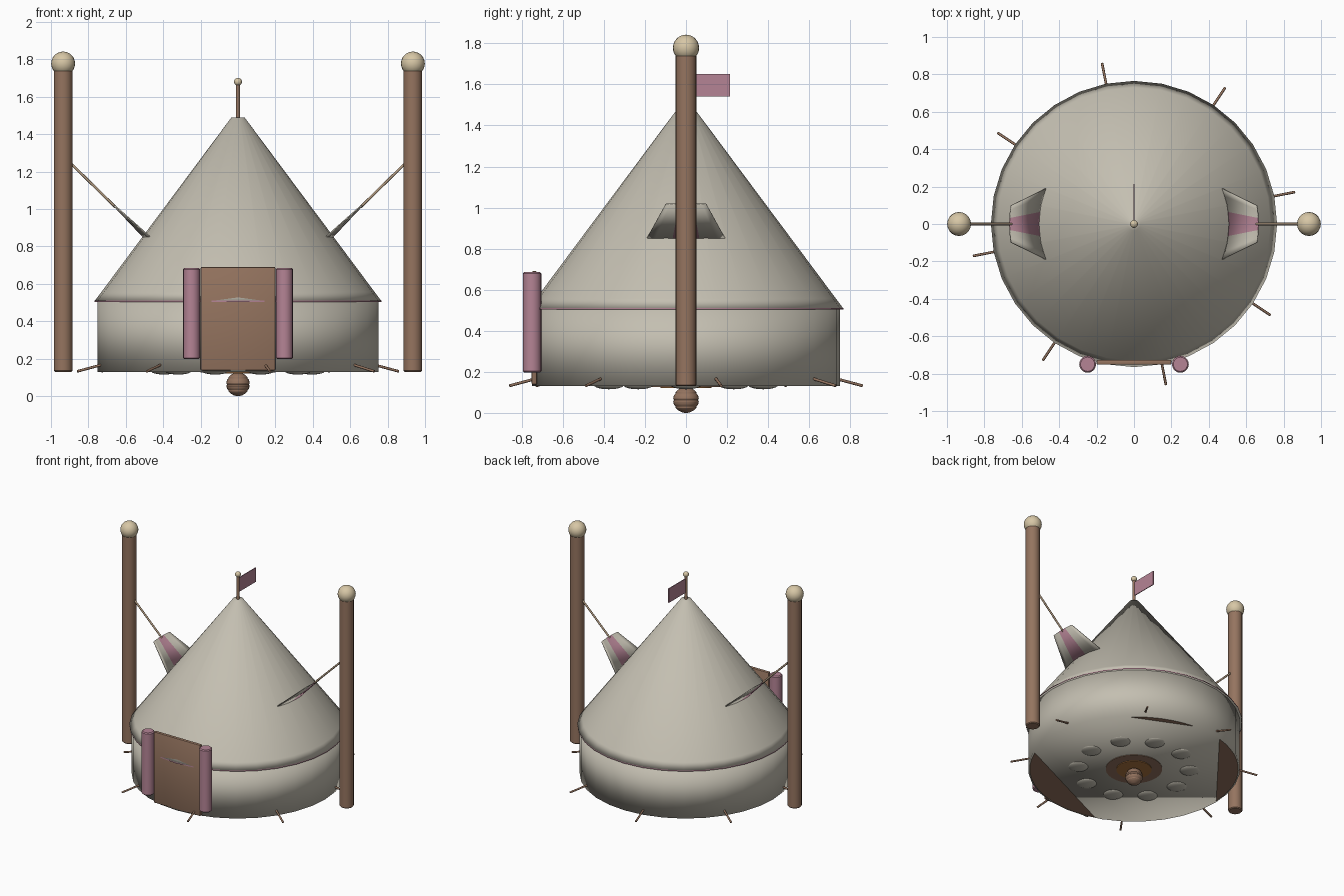
import bpy, bmesh
from math import sin, cos, pi, radians
from mathutils import Vector

cube = bpy.data.objects.get("Cube")
if cube:
    bpy.data.objects.remove(cube, do_unlink=True)


def material(name, rgb):
    m = bpy.data.materials.new(name)
    m.use_nodes = True
    m.diffuse_color = (*rgb, 1)
    m.node_tree.nodes["Principled BSDF"].inputs["Base Color"].default_value = (*rgb, 1)
    return m


CANVAS = material("canvas", (0.55, 0.52, 0.44))
WOOD = material("wood", (0.30, 0.175, 0.115))
PINK = material("dusty_pink", (0.46, 0.23, 0.30))
CREAM = material("cream", (0.68, 0.57, 0.38))
ROPE = material("rope", (0.45, 0.33, 0.22))
COPPER = material("copper", (0.42, 0.18, 0.05))


def finish(name, bm, mats, smooth=None, normals=True):
    """Turn a bmesh into an object; smooth is None, 'all' or an angle."""
    if normals:
        bmesh.ops.recalc_face_normals(bm, faces=bm.faces)
    mesh = bpy.data.meshes.new(name)
    bm.to_mesh(mesh)
    bm.free()
    obj = bpy.data.objects.new(name, mesh)
    bpy.context.collection.objects.link(obj)
    for m in mats:
        mesh.materials.append(m)
    if smooth == "all":
        mesh.shade_smooth()
    elif smooth:
        bpy.ops.object.select_all(action="DESELECT")
        obj.select_set(True)
        bpy.context.view_layer.objects.active = obj
        bpy.ops.object.shade_smooth_by_angle(angle=radians(smooth))
    return obj


def lathe(name, profile, mat, sides=32, at=(0, 0, 0), smooth=40, caps=True):
    """Rings of (radius, height) joined from bottom to top."""
    bm = bmesh.new()
    rings = [[bm.verts.new((at[0] + r * cos(2 * pi * i / sides),
                            at[1] + r * sin(2 * pi * i / sides), at[2] + z))
              for i in range(sides)] for r, z in profile]
    for a, b in zip(rings, rings[1:]):
        for i in range(sides):
            j = (i + 1) % sides
            bm.faces.new((a[i], a[j], b[j], b[i]))
    if caps:
        bm.faces.new(rings[0][::-1])
        bm.faces.new(rings[-1])
    return finish(name, bm, [mat], smooth, normals=caps)


def rod(name, start, end, radius, mat, sides=8):
    start, end = Vector(start), Vector(end)
    bm = bmesh.new()
    bmesh.ops.create_cone(bm, cap_ends=True, segments=sides, radius1=radius,
                          radius2=radius, depth=(end - start).length)
    turn = (end - start).to_track_quat("Z", "Y").to_matrix()
    bmesh.ops.rotate(bm, matrix=turn, verts=bm.verts)
    bmesh.ops.translate(bm, vec=(start + end) / 2, verts=bm.verts)
    return finish(name, bm, [mat], 50)


def ball(name, at, size, mat):
    bm = bmesh.new()
    bmesh.ops.create_uvsphere(bm, u_segments=20, v_segments=12, radius=1)
    bmesh.ops.scale(bm, vec=size, verts=bm.verts)
    bmesh.ops.translate(bm, vec=at, verts=bm.verts)
    return finish(name, bm, [mat], "all")


def box(name, low, high, mat, bevel=0):
    low, high = Vector(low), Vector(high)
    bm = bmesh.new()
    bmesh.ops.create_cube(bm, size=1)
    bmesh.ops.scale(bm, vec=high - low, verts=bm.verts)
    bmesh.ops.translate(bm, vec=(low + high) / 2, verts=bm.verts)
    if bevel:
        bmesh.ops.bevel(bm, geom=bm.edges[:], offset=bevel, segments=2,
                        affect="EDGES", profile=0.5)
    return finish(name, bm, [mat], 40 if bevel else None)


# Canvas body: round wall, conical roof and eave trim
lathe("tent_wall", [(0.75, 0.13), (0.75, 0.505)], CANVAS, smooth="all")
lathe("tent_roof", [(0.765, 0.51), (0.73, 0.557), (0.035, 1.49)], CANVAS, smooth="all")
lathe("eave_trim", [(0.766, 0.503), (0.766, 0.511)], PINK, caps=False)

# Flag on the roof tip
lathe("flag_pole", [(0.012, 1.48), (0.012, 1.68)], WOOD, 12)
ball("flag_pole_knob", (0, 0, 1.68), (0.021,) * 3, CREAM)
box("flag", (-0.003, 0.01, 1.54), (0.003, 0.215, 1.65), PINK)

# Door panel with a rolled curtain on each side
box("door", (-0.2, -0.752, 0.138), (0.2, -0.726, 0.69), WOOD, 0.006)
for side, label in ((1, "left"), (-1, "right")):
    lathe(f"{label}_curtain_roll",
          [(0.038, 0.197), (0.045, 0.204), (0.045, 0.678), (0.038, 0.685)],
          PINK, 20, (side * 0.248, -0.75, 0))

# Side masts, their ropes and the window flaps
for side, label in ((1, "left"), (-1, "right")):
    lathe(f"{label}_mast", [(0.044, 0.13), (0.05, 0.136), (0.05, 1.745), (0.044, 1.75)],
          WOOD, 20, (side * 0.935, 0, 0))
    ball(f"{label}_mast_knob", (side * 0.935, 0, 1.778), (0.064,) * 3, CREAM)
    rod(f"{label}_rope", (side * 0.655, 0, 1.01), (side * 0.9, 0, 1.25), 0.007, ROPE)

    bm = bmesh.new()
    rows = []
    for radius, z, spread in ((0.508, 0.852, 22), (0.665, 1.018, 8.5)):
        angles = [radians(spread * (k / 4.5 - 1)) for k in range(10)]
        rows.append([bm.verts.new((side * radius * cos(a), radius * sin(a), z))
                     for a in angles])
    for k in range(9):
        face = bm.faces.new((rows[0][k], rows[0][k + 1], rows[1][k + 1], rows[1][k]))
        face.material_index = int(3 <= k < 6)
    flap = finish(f"{label}_window_flap", bm, [CANVAS, PINK], "all")
    solid = flap.modifiers.new("thickness", "SOLIDIFY")
    solid.thickness = 0.006
    solid.offset = 0

# Ground pegs around the wall
for k in range(8):
    a = radians(11.25 + 45 * k)
    rod(f"ground_peg_{k + 1}", (0.74 * cos(a), 0.74 * sin(a), 0.168),
        (0.877 * cos(a), 0.877 * sin(a), 0.132), 0.007, WOOD)

# Underside: cushions in a ring, hearth plates and floor boards
for k in range(10):
    a = 2 * pi * k / 10
    ball(f"cushion_{k + 1}", (0.395 * cos(a), 0.395 * sin(a), 0.135),
         (0.072, 0.072, 0.02), CANVAS)
lathe("hearth_rim", [(0.2, 0.126), (0.2, 0.131)], WOOD)
lathe("hearth_plate", [(0.125, 0.121), (0.125, 0.13)], COPPER)
for k, (start, end) in enumerate(((252, 338), (105, 178), (47, 85))):
    bm = bmesh.new()
    arc = [radians(start + (end - start) * i / 12) for i in range(13)]
    bm.faces.new([bm.verts.new((0.738 * cos(a), 0.738 * sin(a), 0.128))
                  for a in reversed(arc)])
    finish(f"floor_board_{k + 1}", bm, [WOOD], normals=False)

# Hanging lantern with raised ribs
ribs = []
for k in range(1, 24):
    t = pi * k / 24
    bulge = 0.063 if k % 4 else 0.059
    ribs.append((bulge * sin(t), 0.063 - 0.063 * cos(t)))
lathe("lantern", ribs, WOOD, 20, smooth=30)
lathe("lantern_neck", [(0.02, 0.115), (0.02, 0.14)], WOOD, 12)
